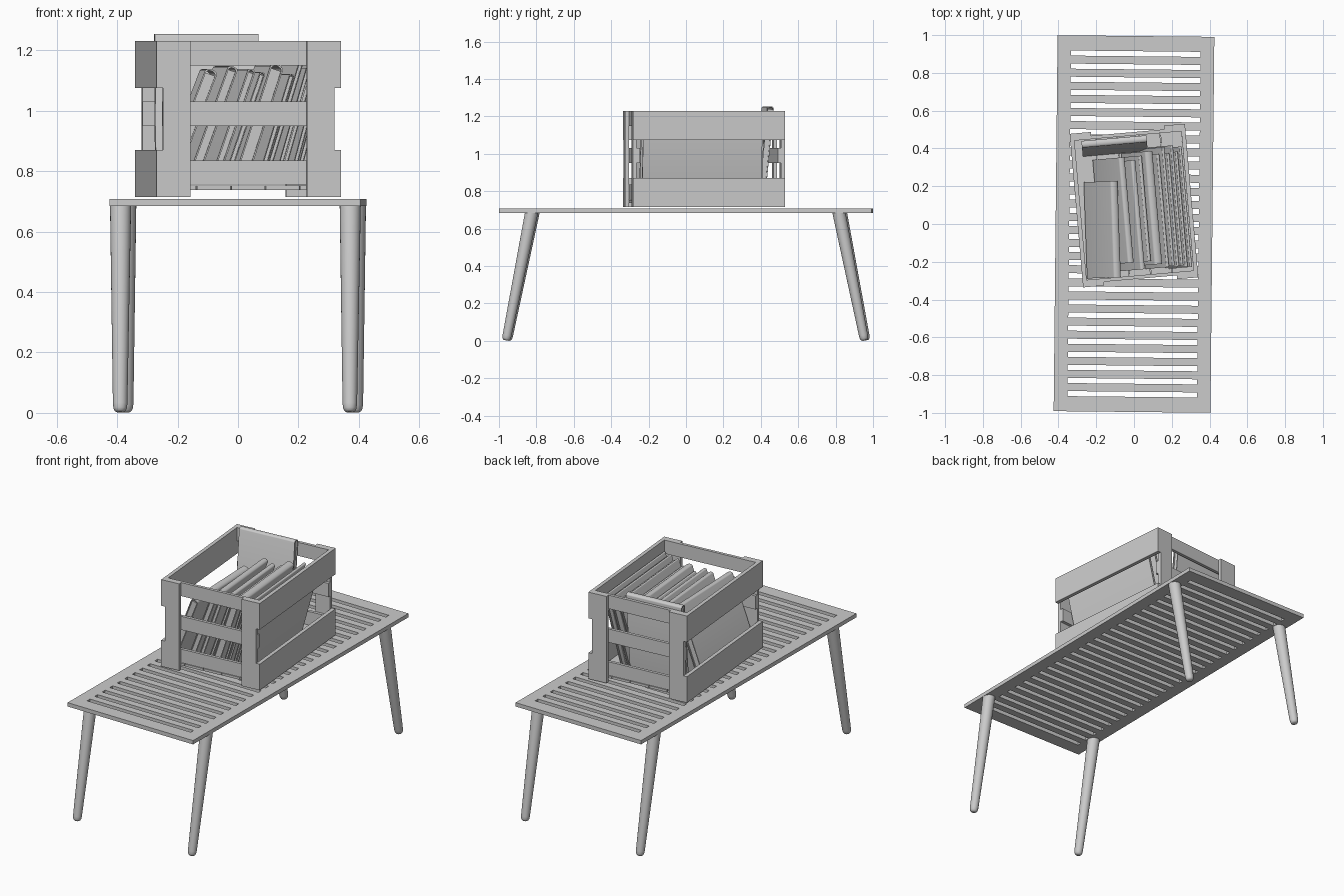
import bpy, bmesh
from math import radians, sin, cos, pi
from mathutils import Matrix, Vector

if "Cube" in bpy.data.objects:
    bpy.data.objects.remove(bpy.data.objects["Cube"])

T = Matrix.Translation
TABLE = Matrix.Rotation(radians(-0.6), 4, 'Z')
CRATE = T((0, 0.0975, 0)) @ Matrix.Rotation(radians(5), 4, 'Z')


def finish(name, bm, frame, smooth=False):
    bmesh.ops.recalc_face_normals(bm, faces=bm.faces)
    me = bpy.data.meshes.new(name)
    bm.to_mesh(me)
    bm.free()
    ob = bpy.data.objects.new(name, me)
    bpy.context.collection.objects.link(ob)
    ob.matrix_world = frame
    if smooth:
        bpy.ops.object.select_all(action='DESELECT')
        ob.select_set(True)
        bpy.context.view_layer.objects.active = ob
        bpy.ops.object.shade_smooth_by_angle(angle=radians(40))
    return ob


def add_box(bm, x0, x1, y0, y1, z0, z1):
    m = T(((x0 + x1) / 2, (y0 + y1) / 2, (z0 + z1) / 2)) @ Matrix.Diagonal((x1 - x0, y1 - y0, z1 - z0, 1))
    bmesh.ops.create_cube(bm, size=1, matrix=m)


def boxes(name, frame, *dims):
    bm = bmesh.new()
    for d in dims:
        add_box(bm, *d)
    return finish(name, bm, frame)


# Table top: frame and slats
W, L, RX, RY, Z0, Z1 = 0.415, 0.995, 0.343, 0.915, 0.685, 0.708
boxes("table_frame", TABLE,
      (-W, -RX, -L, L, Z0, Z1), (RX, W, -L, L, Z0, Z1),
      (-RX, RX, -L, -RY, Z0, Z1), (-RX, RX, RY, L, Z0, Z1))
N, GAP = 26, 0.027
PITCH = (2 * RY - GAP) / N
boxes("table_slats", TABLE, *[
    (-RX, RX, -RY + GAP + i * PITCH, -RY + (i + 1) * PITCH, Z0, Z1) for i in range(N)])


# Splayed, tapered round legs
def leg(name, sx, sy):
    foot, top = Vector((sx * 0.38, sy * 0.958, 0.003)), Vector((sx * 0.38, sy * 0.82, 0.695))
    axis = top - foot
    prof = [(0.012, 0), (0.018, 0.004), (0.022, 0.012), (0.024, 0.028), (0.035, axis.length)]
    bm = bmesh.new()
    n = 24
    rings = [[bm.verts.new((r * cos(2 * pi * k / n), r * sin(2 * pi * k / n), z)) for k in range(n)]
             for r, z in prof]
    for a, b in zip(rings, rings[1:]):
        for k in range(n):
            bm.faces.new((a[k], a[(k + 1) % n], b[(k + 1) % n], b[k]))
    bm.faces.new(rings[0])
    bm.faces.new(rings[-1])
    rot = axis.to_track_quat('Z', 'Y').to_matrix().to_4x4()
    finish(name, bm, TABLE @ T(foot) @ rot, smooth=True)


for sx, side in ((-1, "left"), (1, "right")):
    for sy, end in ((-1, "front"), (1, "back")):
        leg(f"{end}_{side}_leg", sx, sy)

# Crate: side boards, corner posts, end slats, floor
CX, CY, CB, CT, TH = 0.306, 0.408, 0.715, 1.23, 0.022
IX = CX - TH


def span(s, a, b):
    return (min(s * a, s * b), max(s * a, s * b))


for s, side in ((-1, "left"), (1, "right")):
    x = span(s, IX, CX)
    boxes(f"crate_{side}_boards", CRATE, (*x, -CY, CY, CB, 0.87), (*x, -CY, CY, 1.075, CT))
for s, end in ((-1, "front"), (1, "back")):
    y = span(s, CY - 0.02, CY)
    boxes(f"crate_{end}_posts", CRATE, (-IX, -IX + 0.09, *y, CB, CT), (IX - 0.09, IX, *y, CB, CT))
    y = span(s, CY - 0.038, CY - 0.02)
    boxes(f"crate_{end}_slats", CRATE, *[(-IX, IX, *y, z, z + 0.08) for z in (0.755, 0.95, 1.15)])
boxes("crate_floor", CRATE, *[
    (-IX + i * 0.1142, -IX + i * 0.1142 + 0.111, -CY + 0.02, CY - 0.02, 0.738, 0.752) for i in range(5)])


# Books stand spine up: bent cover around an inset page block
def book(name, x, y, t, h, length, lean, yaw=0, z=0.755):
    c = min(0.005, t * 0.2)
    r = min(0.012, t * 0.3)
    m = 8

    def half(rad, base, n):
        return [(-t / 2 + rad * cos(pi * k / n), base + r * sin(pi * k / n)) for k in range(n + 1)]
    outer = half(t / 2, h - r, m)
    inner = half(t / 2 - c, h - r - c, m)
    bm = bmesh.new()
    ends = []
    for yy in (-length / 2, length / 2):
        o = [bm.verts.new((px, yy, pz)) for px, pz in [(0, 0)] + outer + [(-t, 0)]]
        i = [bm.verts.new((px, yy, pz)) for px, pz in [(-c, 0)] + inner + [(c - t, 0)]]
        for k in range(len(o) - 1):
            bm.faces.new((o[k], o[k + 1], i[k + 1], i[k]))
        ends.append(o + i[::-1])
    a, b = ends
    for k in range(len(a)):
        j = (k + 1) % len(a)
        bm.faces.new((a[k], a[j], b[j], b[k]))
    add_box(bm, c - t, -c, -length / 2 + 0.008, length / 2 - 0.008, 0.008, h - r - c)
    frame = CRATE @ T((x, y, z)) @ Matrix.Rotation(radians(yaw), 4, 'Z') @ Matrix.Rotation(radians(lean), 4, 'Y')
    finish(name, bm, frame, smooth=True)


# (top x, centre y, thickness, height, length, lean, yaw)
ROW = [(-0.085, -0.11, 0.042, 0.40, 0.51, 21, -3),
       (-0.025, -0.02, 0.034, 0.41, 0.56, 20, 0),
       (0.030, -0.05, 0.026, 0.40, 0.58, 19, 0),
       (0.065, -0.02, 0.018, 0.39, 0.56, 19, 0),
       (0.125, -0.02, 0.044, 0.41, 0.60, 18, 0),
       (0.158, -0.04, 0.016, 0.38, 0.60, 17, 0),
       (0.188, -0.02, 0.015, 0.42, 0.63, 17, 0),
       (0.211, -0.04, 0.014, 0.40, 0.60, 16, 0),
       (0.234, -0.02, 0.014, 0.43, 0.64, 16, 0),
       (0.256, -0.04, 0.014, 0.41, 0.61, 15, 0),
       (0.279, -0.03, 0.014, 0.43, 0.64, 15, 0)]
for i, (tx, y, t, h, length, lean, yaw) in enumerate(ROW):
    book(f"book_{i + 1}", tx - h * sin(radians(lean)), y, t, h, length, lean, yaw)

# Tall book resting against the back of the crate
book("back_book", -0.075, 0.318, 0.036, 0.50, 0.345, 5.5, yaw=90)
